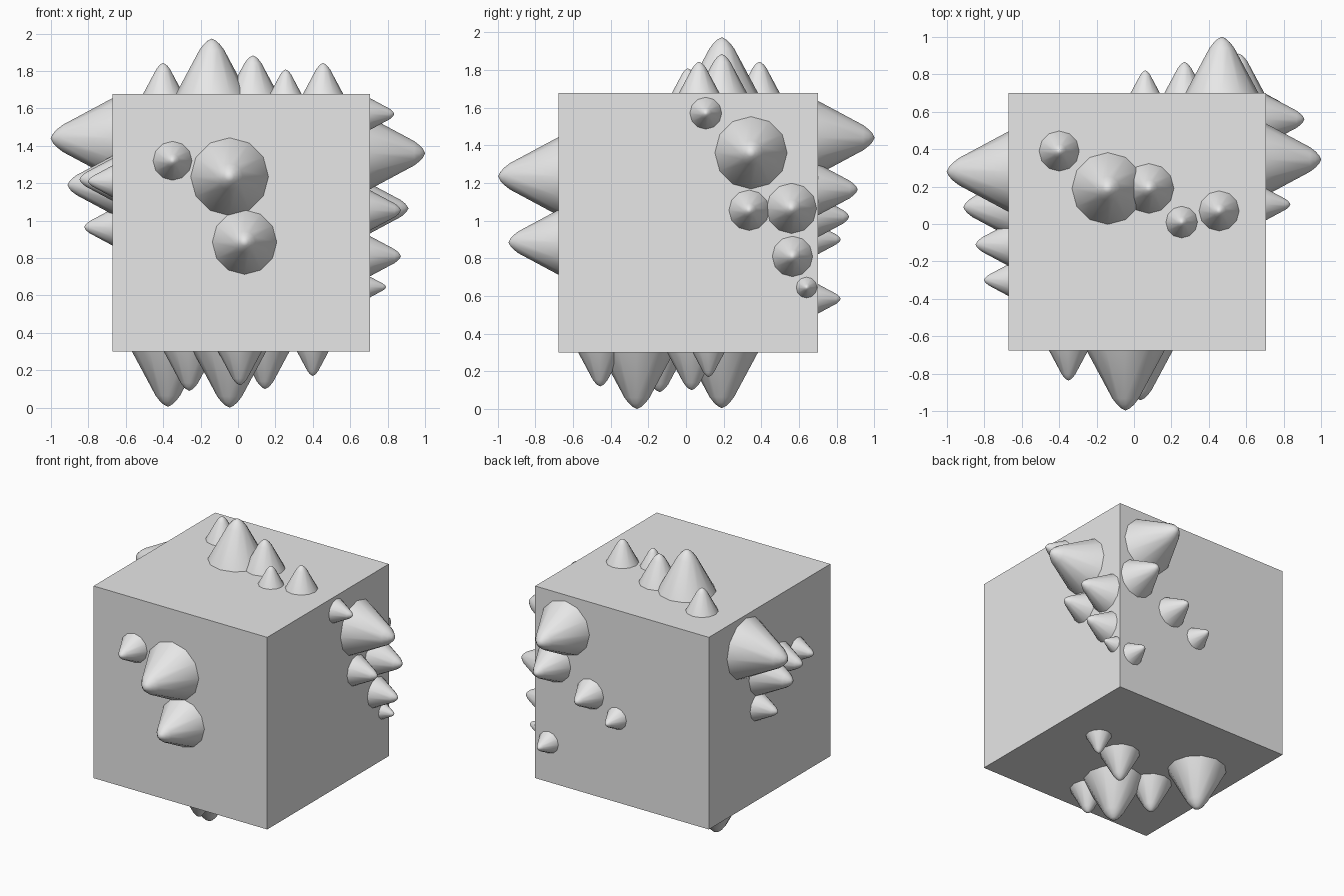
import bpy
import bmesh
from math import cos, sin, tau
from mathutils import Vector

old = bpy.data.objects.get("Cube")
if old:
    bpy.data.objects.remove(old, do_unlink=True)

CENTRE = Vector((0.017, 0.012, 0.989))
HALF = 0.689
SIDES = 12
SLOPE = 0.65  # base radius per unit of spike height
# Spike outline: (share of height, share of base radius)
PROFILE = [(-0.03, 1.02), (0, 1), (0.8, 0.34), (0.9, 0.22), (0.96, 0.12)]

grey = bpy.data.materials.new("light_grey")
grey.use_nodes = True
grey.diffuse_color = (0.8, 0.8, 0.8, 1)
grey.node_tree.nodes["Principled BSDF"].inputs["Base Color"].default_value = (0.8, 0.8, 0.8, 1)


def finish(bm, name):
    """Turn a bmesh into a named, coloured object."""
    bmesh.ops.recalc_face_normals(bm, faces=bm.faces)
    mesh = bpy.data.meshes.new(name)
    bm.to_mesh(mesh)
    bm.free()
    mesh.materials.append(grey)
    obj = bpy.data.objects.new(name, mesh)
    bpy.context.collection.objects.link(obj)
    return obj


def make_spike(name, base, direction, height):
    """Round-tipped cone standing on a face of the block."""
    bm = bmesh.new()
    radius = height * SLOPE
    rings = []
    for rise, width in PROFILE:
        rings.append([bm.verts.new((radius * width * cos(tau * i / SIDES),
                                    radius * width * sin(tau * i / SIDES),
                                    height * rise)) for i in range(SIDES)])
    tip = bm.verts.new((0, 0, height))
    for i in range(SIDES):
        j = (i + 1) % SIDES
        for low, high in zip(rings, rings[1:]):
            bm.faces.new((low[i], low[j], high[j], high[i]))
        bm.faces.new((rings[-1][i], rings[-1][j], tip))
    bottom = bm.faces.new(rings[0][::-1])
    for face in bm.faces:
        face.smooth = face is not bottom
    for edge in bottom.edges:
        edge.smooth = False
    obj = finish(bm, name)
    obj.location = base
    obj.rotation_mode = 'QUATERNION'
    obj.rotation_quaternion = direction.to_track_quat('Z', 'Y')


# Main block
bm = bmesh.new()
bmesh.ops.create_cube(bm, size=2 * HALF)
block = finish(bm, "block")
block.location = CENTRE

# Spikes per face: axis, sign, then (two in-plane coordinates, height)
FACES = {
    "front": (1, -1, [(-0.35, 1.32, 0.16), (-0.045, 1.235, 0.32),
                      (0.035, 0.885, 0.265)]),
    "back": (1, 1, [(0.47, 1.44, 0.3), (0.56, 1.165, 0.21), (0.27, 1.02, 0.165),
                    (0.06, 0.9, 0.12), (0.6, 0.585, 0.12)]),
    "left": (0, 1, [(0.105, 1.57, 0.13), (0.345, 1.36, 0.295), (0.335, 1.055, 0.165),
                    (0.56, 1.065, 0.205), (0.565, 0.81, 0.165), (0.64, 0.645, 0.085)]),
    "right": (0, -1, [(0.28, 1.44, 0.33), (0.09, 1.19, 0.24), (-0.11, 1.22, 0.175),
                      (-0.3, 1.21, 0.13), (0.135, 0.965, 0.15)]),
    "top": (2, 1, [(-0.4, 0.39, 0.165), (-0.14, 0.19, 0.295), (0.08, 0.19, 0.205),
                   (0.255, 0.01, 0.13), (0.455, 0.07, 0.165)]),
    "bottom": (2, -1, [(-0.375, 0.19, 0.295), (-0.045, -0.26, 0.3), (-0.26, -0.14, 0.21),
                       (0.01, -0.455, 0.18), (0.145, 0.03, 0.2), (0.4, 0.12, 0.13)]),
}

for side, (axis, sign, spikes) in FACES.items():
    direction = Vector((0, 0, 0))
    direction[axis] = sign
    for number, (u, v, height) in enumerate(spikes, start=1):
        spot = [u, v]
        spot.insert(axis, CENTRE[axis] + sign * HALF)
        make_spike(f"{side}_spike_{number}", Vector(spot), direction, height)
